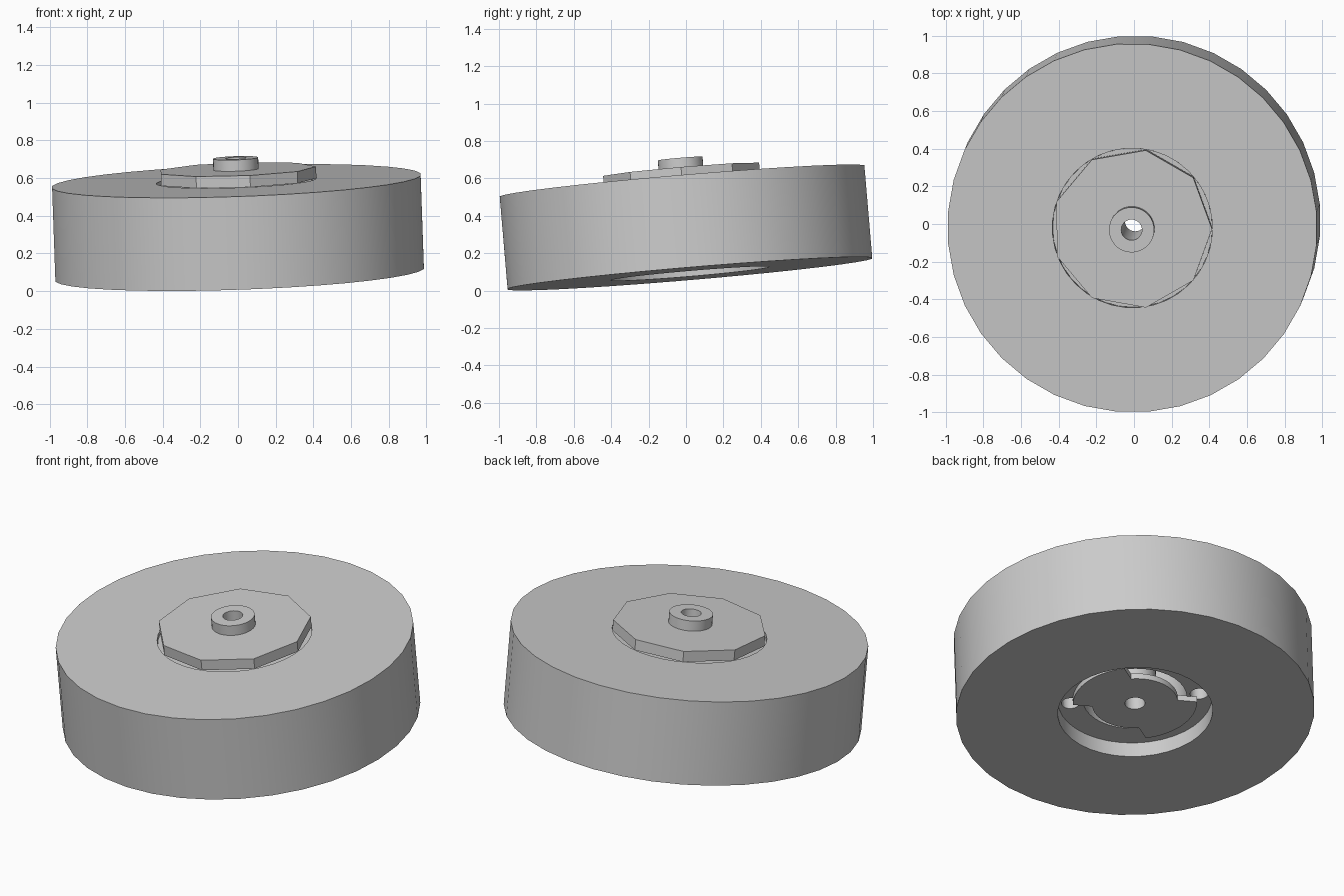
import bpy, bmesh, math
from mathutils import Matrix, Vector

cube = bpy.data.objects.get("Cube")
if cube:
    bpy.data.objects.remove(cube, do_unlink=True)

grey = bpy.data.materials.new("plain grey")
grey.use_nodes = True
colour = (0.6, 0.6, 0.6, 1)
grey.diffuse_color = colour
grey.node_tree.nodes["Principled BSDF"].inputs["Base Color"].default_value = colour

# The whole wheel leans slightly on its axle
AXIS = Vector((-0.035, -0.085, 1)).normalized()
LEAN = Matrix.Translation((0, 0, 0.338)) @ Vector((0, 0, 1)).rotation_difference(AXIS).to_matrix().to_4x4()
HALF = 0.248


def ring(name, outer, inner, z0, z1, n=36, phase=0.0, centre=(0, 0)):
    """Flat-ended ring; outer may be a radius or a function of the angle."""
    bm = bmesh.new()
    loops = []
    for radius, z in ((outer, z0), (outer, z1), (inner, z1), (inner, z0)):
        loop = []
        for i in range(n):
            a = math.tau * (i + phase) / n
            r = radius(a) if callable(radius) else radius
            loop.append(bm.verts.new((centre[0] + r * math.cos(a), centre[1] + r * math.sin(a), z)))
        loops.append(loop)
    for k in range(4):
        low, high = loops[k], loops[(k + 1) % 4]
        for i in range(n):
            j = (i + 1) % n
            bm.faces.new((low[i], low[j], high[j], high[i]))
    if inner == 0:
        bmesh.ops.remove_doubles(bm, verts=bm.verts, dist=1e-5)
    bmesh.ops.recalc_face_normals(bm, faces=bm.faces)
    mesh = bpy.data.meshes.new(name)
    bm.to_mesh(mesh)
    bm.free()
    mesh.materials.append(grey)
    ob = bpy.data.objects.new(name, mesh)
    bpy.context.collection.objects.link(ob)
    ob.matrix_world = LEAN
    return ob


def nonagon(a):
    step = math.tau / 9
    return 0.425 * math.cos(step / 2) / math.cos(a % step - step / 2)


def winged(a):
    return 0.34 if abs(math.cos(a)) > math.cos(math.radians(41)) else 0.235


# Wide outer body with its open bore
parts = [ring("wheel_body", 0.982, 0.425, -HALF, HALF, phase=0.5)]

# Recessed hub with two small bolt holes
hub = ring("hub", 0.424, 0.285, -HALF + 0.09, HALF - 0.02)
for side in (-1, 1):
    cutter = ring("bolt_hole_cutter", 0.05, 0.0, -HALF, -0.05, n=16,
                  centre=(side * 0.25, -side * 0.25))
    cutter.hide_render = True
    cutter.hide_viewport = True
    cutter.display_type = "WIRE"
    cut = hub.modifiers.new("bolt_hole", "BOOLEAN")
    cut.object = cutter
    cut.solver = "EXACT"
bpy.context.view_layer.update()
baked = bpy.data.meshes.new_from_object(hub.evaluated_get(bpy.context.evaluated_depsgraph_get()))
hub.modifiers.clear()
hub.data = baked
for ob in [o for o in bpy.data.objects if o.name.startswith("bolt_hole_cutter")]:
    bpy.data.objects.remove(ob, do_unlink=True)
parts.append(hub)

# Nine-sided cover plate, axle tube and winged plate underneath
parts.append(ring("cover_plate", nonagon, 0.1, HALF, HALF + 0.062))
parts.append(ring("axle_tube", 0.12, 0.055, -0.155, HALF + 0.122))
parts.append(ring("winged_plate", winged, 0.055, -0.19, -0.155, n=72))

# Round walls are smooth, rims and plate corners stay sharp
for ob in bpy.context.view_layer.objects:
    ob.select_set(ob in parts)
bpy.context.view_layer.objects.active = parts[0]
bpy.ops.object.shade_smooth_by_angle(angle=math.radians(30))
